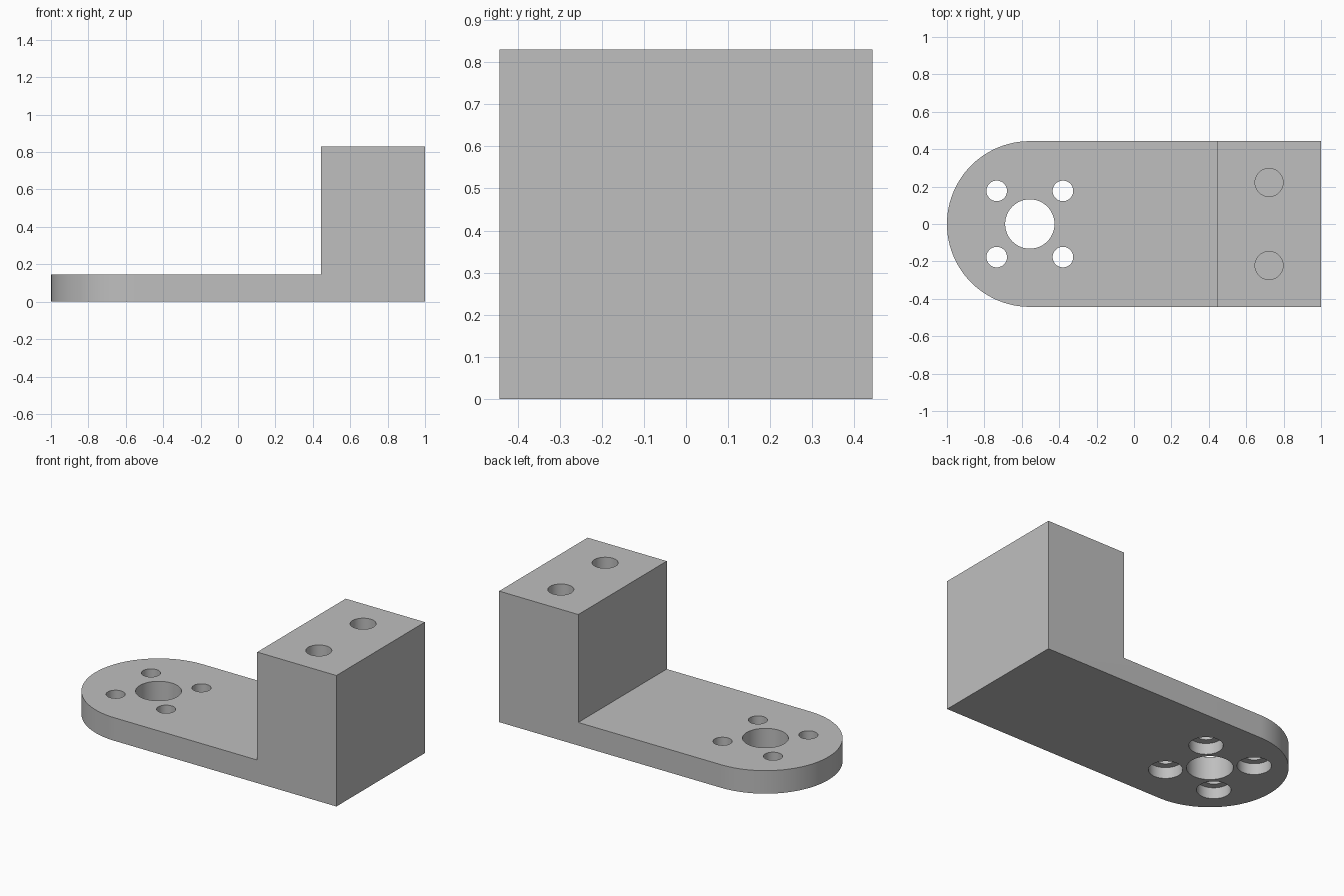
import bpy, bmesh, math

if "Cube" in bpy.data.objects:
    bpy.data.objects.remove(bpy.data.objects["Cube"], do_unlink=True)

HALF_W, HEIGHT, PLATE_T = 0.443, 0.83, 0.146
EYE_X = -1 + HALF_W          # centre of the rounded end
BLOCK_X = 0.445              # inner face of the raised block

grey = bpy.data.materials.new("plain_grey")
grey.use_nodes = True
colour = (0.52, 0.52, 0.52, 1)
grey.diffuse_color = colour
grey.node_tree.nodes["Principled BSDF"].inputs["Base Color"].default_value = colour


def prism(name, outline, z0, z1):
    """Extrude a counter-clockwise xy outline from z0 to z1."""
    bm = bmesh.new()
    base = bm.faces.new([bm.verts.new((x, y, z0)) for x, y in outline])
    top = bmesh.ops.extrude_face_region(bm, geom=[base])["geom"]
    verts = [v for v in top if isinstance(v, bmesh.types.BMVert)]
    bmesh.ops.translate(bm, verts=verts, vec=(0, 0, z1 - z0))
    bmesh.ops.recalc_face_normals(bm, faces=bm.faces)
    mesh = bpy.data.meshes.new(name)
    bm.to_mesh(mesh)
    bm.free()
    mesh.materials.append(grey)
    obj = bpy.data.objects.new(name, mesh)
    bpy.context.collection.objects.link(obj)
    return obj


def arc(cx, cy, r, start, end, steps):
    angles = [start + (end - start) * i / steps for i in range(steps + 1)]
    return [(cx + r * math.cos(a), cy + r * math.sin(a)) for a in angles]


def cut(target, cutter):
    """Subtract the cutter and throw it away."""
    cutter.hide_render = True
    mod = target.modifiers.new("cut", "BOOLEAN")
    mod.operation, mod.solver, mod.object = "DIFFERENCE", "EXACT", cutter
    bpy.ops.object.select_all(action="DESELECT")
    target.select_set(True)
    bpy.context.view_layer.objects.active = target
    bpy.ops.object.modifier_apply(modifier=mod.name)
    bpy.data.objects.remove(cutter, do_unlink=True)


def drill(target, x, y, r, z0, z1):
    circle = arc(x, y, r, 0, 2 * math.pi, 48)[:-1]
    cut(target, prism("drill", circle, z0, z1))


# Body: round-ended outline at full height, then cleared down to the plate
outline = [(1, -HALF_W), (1, HALF_W)]
outline += arc(EYE_X, 0, HALF_W, math.pi / 2, 3 * math.pi / 2, 48)
bracket = prism("mounting_bracket", outline, 0, HEIGHT)
clearance = [(-2, -1), (BLOCK_X, -1), (BLOCK_X, 1), (-2, 1)]
cut(bracket, prism("clearance", clearance, PLATE_T, 2))

# Central bore and four counterbored screw holes
drill(bracket, EYE_X, 0, 0.132, -1, 1)
for sx in (-1, 1):
    for sy in (-1, 1):
        x, y = EYE_X + sx * 0.177, sy * 0.177
        drill(bracket, x, y, 0.055, -1, 1)
        drill(bracket, x, y, 0.097, -1, 0.07)

# Two blind holes in the top of the block
for sy in (-1, 1):
    drill(bracket, 0.722, sy * 0.222, 0.075, HEIGHT - 0.42, 2)

bpy.ops.object.shade_smooth_by_angle(angle=math.radians(30))
